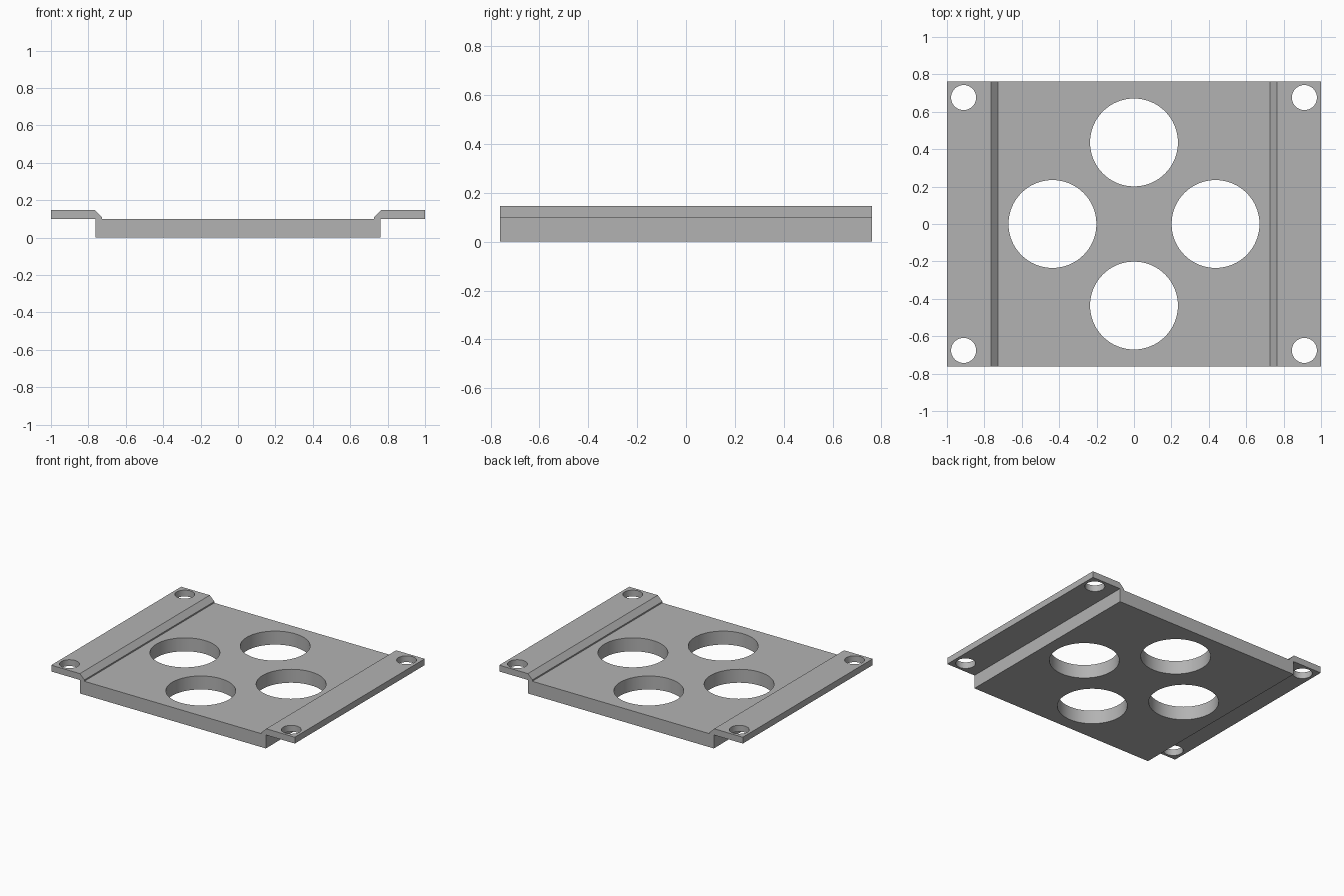
import bpy, bmesh, math

if "Cube" in bpy.data.objects:
    bpy.data.objects.remove(bpy.data.objects["Cube"])

HALF_Y = 0.762   # half depth of the plate
TOP = 0.147      # top of the side flanges
DECK = 0.1       # top of the thick centre slab

grey = bpy.data.materials.new("grey metal")
grey.diffuse_color = (0.45, 0.45, 0.45, 1)
grey.use_nodes = True
grey.node_tree.nodes["Principled BSDF"].inputs["Base Color"].default_value = grey.diffuse_color


def make_object(name, bm):
    bmesh.ops.recalc_face_normals(bm, faces=bm.faces)
    mesh = bpy.data.meshes.new(name)
    bm.to_mesh(mesh)
    bm.free()
    ob = bpy.data.objects.new(name, mesh)
    bpy.context.collection.objects.link(ob)
    mesh.materials.append(grey)
    return ob


# Plate: slab with raised, chamfered flanges, extruded front to back
right = [(0.762, 0), (0.762, DECK), (1, DECK), (1, TOP),
         (0.765, TOP), (0.728, DECK + 0.01), (0.728, DECK)]
outline = right + [(-x, z) for x, z in reversed(right)]
bm = bmesh.new()
face = bm.faces.new([bm.verts.new((x, -HALF_Y, z)) for x, z in outline])
ext = bmesh.ops.extrude_face_region(bm, geom=[face])
verts = [v for v in ext["geom"] if isinstance(v, bmesh.types.BMVert)]
bmesh.ops.translate(bm, verts=verts, vec=(0, 2 * HALF_Y, 0))
plate = make_object("mounting_plate", bm)

# Hole cutters: four large openings and four corner bolt holes
holes = []
for sx, sy in ((1, 0), (-1, 0), (0, 1), (0, -1)):
    holes.append((0.436 * sx, 0.436 * sy, 0.235))
for sx in (1, -1):
    for sy in (1, -1):
        holes.append((0.911 * sx, 0.676 * sy, 0.067))

bm = bmesh.new()
for x, y, r in holes:
    made = bmesh.ops.create_cone(bm, cap_ends=True, segments=64,
                                 radius1=r, radius2=r, depth=1)
    bmesh.ops.translate(bm, verts=made["verts"], vec=(x, y, 0.07))
cutter = make_object("hole_cutter", bm)
cutter.hide_render = True
cutter.hide_set(True)

# Cut the holes, then smooth the round walls
mod = plate.modifiers.new("holes", "BOOLEAN")
mod.operation = "DIFFERENCE"
mod.solver = "EXACT"
mod.object = cutter
bpy.context.view_layer.objects.active = plate
plate.select_set(True)
bpy.ops.object.modifier_apply(modifier=mod.name)
bpy.data.objects.remove(cutter)
bpy.ops.object.shade_smooth_by_angle(angle=math.radians(30))
